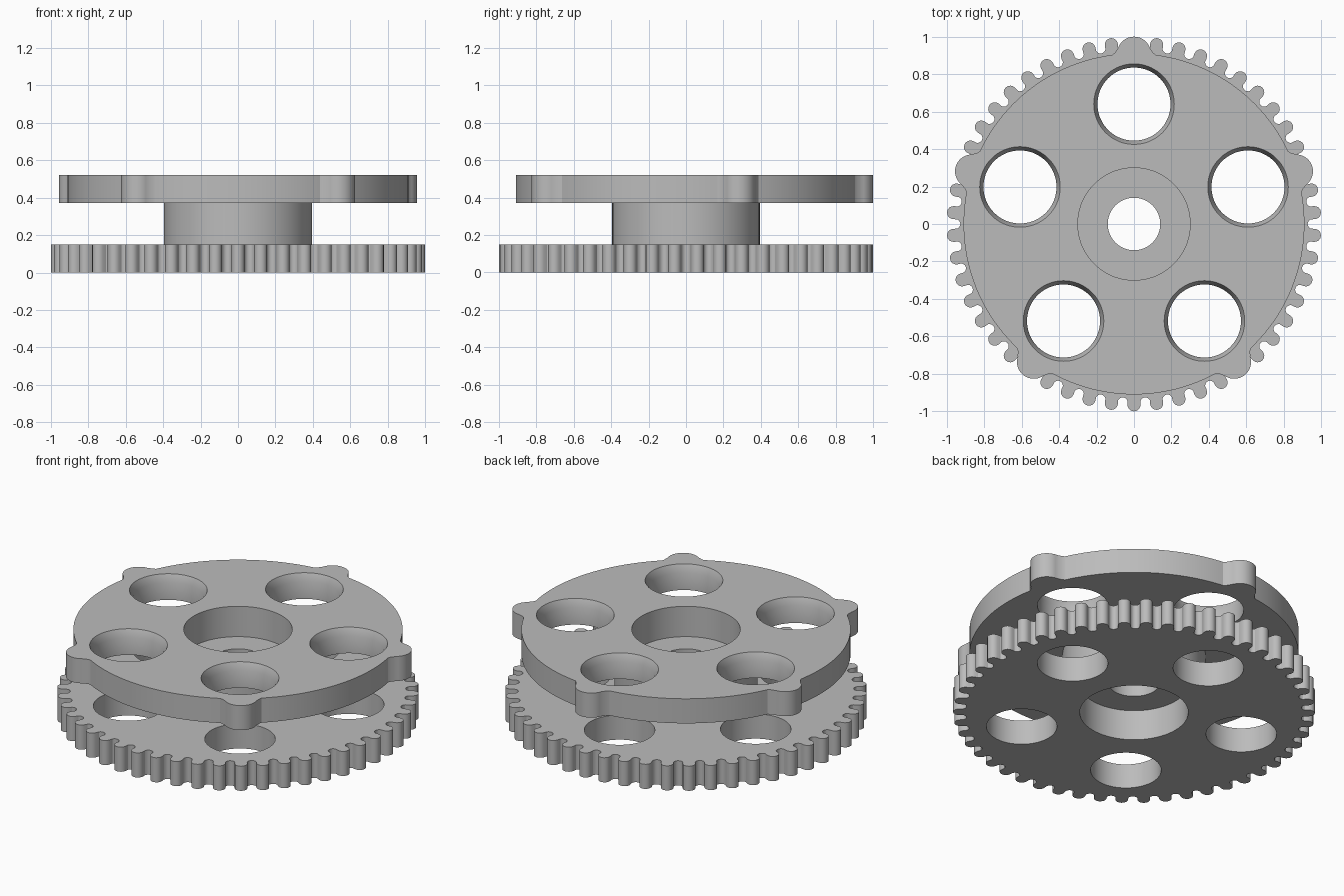
import bpy, bmesh
from math import sin, cos, pi, radians
from mathutils import Matrix, Vector

cube = bpy.data.objects.get("Cube")
if cube:
    bpy.data.objects.remove(cube)

grey = bpy.data.materials.new("plain grey")
grey.use_nodes = True
GREY = (0.5, 0.5, 0.5, 1)
grey.diffuse_color = GREY
grey.node_tree.nodes["Principled BSDF"].inputs["Base Color"].default_value = GREY

HOLE_RING = 0.64
BORE = 0.30
TOP = 0.52
LOBE_ANGLES = [radians(90 + 72 * i) for i in range(5)]


def finish(name, bm):
    bmesh.ops.recalc_face_normals(bm, faces=bm.faces)
    mesh = bpy.data.meshes.new(name)
    bm.to_mesh(mesh)
    bm.free()
    obj = bpy.data.objects.new(name, mesh)
    bpy.context.collection.objects.link(obj)
    mesh.materials.append(grey)
    return obj


def select(obj):
    bpy.ops.object.select_all(action='DESELECT')
    obj.select_set(True)
    bpy.context.view_layer.objects.active = obj


def smooth(obj):
    select(obj)
    bpy.ops.object.shade_smooth_by_angle(angle=radians(30))


def polar(angle, tangential, radial):
    """Point given along and across a spoke at the angle."""
    return Vector((radial * cos(angle) - tangential * sin(angle),
                   radial * sin(angle) + tangential * cos(angle), 0))


def lathe(bm, profile, centre=Vector(), closed=False, steps=72):
    """Turn (radius, height) points about a vertical axis."""
    rings = [[bm.verts.new(centre + Vector((r * cos(2 * pi * s / steps),
                                            r * sin(2 * pi * s / steps), z)))
              for s in range(steps)] for r, z in profile]
    pairs = list(zip(rings, rings[1:]))
    if closed:
        pairs.append((rings[-1], rings[0]))
    else:
        bm.faces.new(rings[0])
        bm.faces.new(rings[-1])
    for a, b in pairs:
        for s in range(steps):
            t = (s + 1) % steps
            bm.faces.new((a[s], a[t], b[t], b[s]))


def plate(name, outline, bottom, top, hole_profile):
    """Extrude an outline, then cut the bore and five round holes."""
    bm = bmesh.new()
    face = bm.faces.new([bm.verts.new(p + Vector((0, 0, bottom))) for p in outline])
    side = bmesh.ops.extrude_face_region(bm, geom=[face], use_keep_orig=True)
    verts = [v for v in side["geom"] if isinstance(v, bmesh.types.BMVert)]
    bmesh.ops.translate(bm, verts=verts, vec=(0, 0, top - bottom))
    obj = finish(name, bm)

    bm = bmesh.new()
    lathe(bm, [(BORE, bottom - 0.1), (BORE, top + 0.1)])
    for a in LOBE_ANGLES:
        lathe(bm, hole_profile, polar(a, 0, HOLE_RING))
    cutter = finish(name + "_cutter", bm)
    cutter.hide_render = True

    mod = obj.modifiers.new("holes", 'BOOLEAN')
    mod.operation = 'DIFFERENCE'
    mod.solver = 'EXACT'
    mod.object = cutter
    select(obj)
    bpy.ops.object.modifier_apply(modifier=mod.name)
    bpy.data.objects.remove(cutter)
    smooth(obj)


# Toothed lower wheel: round tips alternating with round roots
TEETH = 50
pitch = 2 * pi / TEETH
gear = []
for i in range(TEETH):
    a = pi / 2 + i * pitch
    for k in range(-4, 5):
        t = k * pi / 8
        gear.append(polar(a, 0.035 * sin(t), 0.965 + 0.035 * cos(t)))
    for k in range(-3, 4):
        t = k * pi / 8
        gear.append(polar(a + pitch / 2, 0.027 * sin(t), 0.955 - 0.028 * cos(t)))
plate("toothed_wheel", gear, 0, 0.15, [(0.195, -0.1), (0.195, 0.25)])

# Upper disc: plain rim with five flared round lobes
disc = []
for a in LOBE_ANGLES:
    flare = [(0.115, 0.903), (0.101, 0.915), (0.092, 0.930)]
    disc += [polar(a, -x, y) for x, y in flare]
    for k in range(-9, 10):
        t = k * radians(8)
        disc.append(polar(a, 0.09 * sin(t), 0.91 + 0.09 * cos(t)))
    disc += [polar(a, x, y) for x, y in reversed(flare)]
    for k in range(1, 24):
        disc.append(polar(a + radians(7.26 + k * 57.48 / 24), 0, 0.91))
plate("lobed_disc", disc, 0.37, TOP,
      [(0.195, 0.3), (0.195, TOP - 0.045), (0.215, TOP), (0.224, TOP + 0.02)])

# Hub tube with an inner web and a small shaft hole
bm = bmesh.new()
lathe(bm, [(0.395, 0.15), (0.395, 0.37), (BORE, 0.37), (BORE, 0.335),
           (0.14, 0.335), (0.14, 0.185), (BORE, 0.185), (BORE, 0.15)], closed=True)
smooth(finish("hub", bm))
